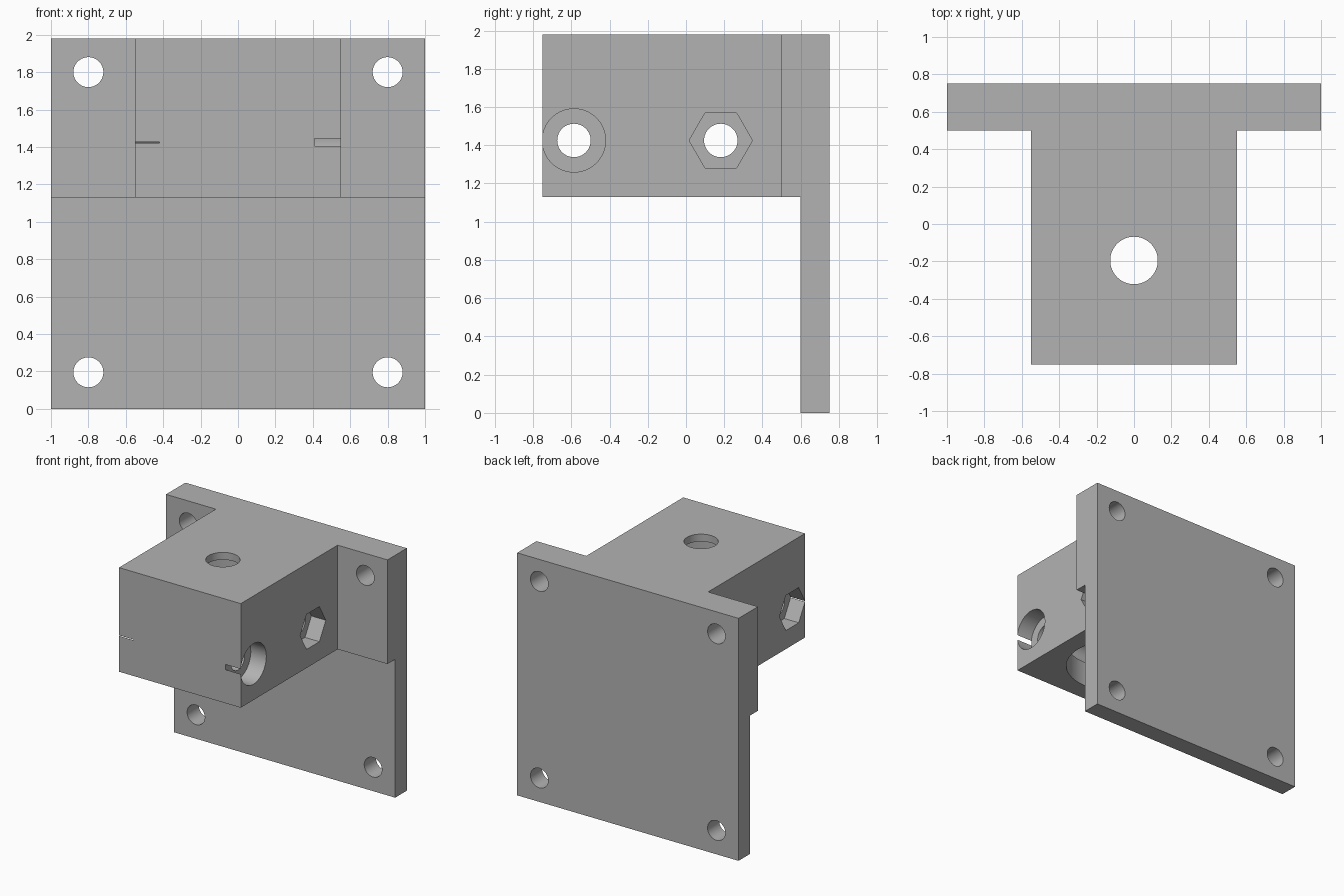
import bpy
import bmesh
from math import pi
from mathutils import Matrix, Vector

if "Cube" in bpy.data.objects:
    bpy.data.objects.remove(bpy.data.objects["Cube"], do_unlink=True)

grey = bpy.data.materials.new("plain grey")
grey.use_nodes = True
grey.diffuse_color = (0.45, 0.45, 0.45, 1)
grey.node_tree.nodes["Principled BSDF"].inputs["Base Color"].default_value = grey.diffuse_color


def add_object(name, bm):
    bmesh.ops.recalc_face_normals(bm, faces=bm.faces)
    mesh = bpy.data.meshes.new(name)
    bm.to_mesh(mesh)
    bm.free()
    mesh.materials.append(grey)
    obj = bpy.data.objects.new(name, mesh)
    bpy.context.collection.objects.link(obj)
    return obj


def prism(name, profile, x0, x1):
    """Extrude a (y, z) profile along x."""
    bm = bmesh.new()
    face = bm.faces.new([bm.verts.new((x0, y, z)) for y, z in profile])
    moved = bmesh.ops.extrude_face_region(bm, geom=[face])["geom"]
    bmesh.ops.translate(bm, vec=(x1 - x0, 0, 0),
                        verts=[v for v in moved if isinstance(v, bmesh.types.BMVert)])
    return add_object(name, bm)


def rod(name, start, end, radius, sides=64):
    """Cylinder or hexagonal rod between two points."""
    a, b = Vector(start), Vector(end)
    axis = b - a
    turn = axis.to_track_quat("Z", "Y").to_matrix().to_4x4()
    if sides == 6:  # corners point along y
        turn = turn @ Matrix.Rotation(pi / 2, 4, "Z")
    bm = bmesh.new()
    bmesh.ops.create_cone(bm, cap_ends=True, segments=sides, radius1=radius,
                          radius2=radius, depth=axis.length,
                          matrix=Matrix.Translation((a + b) / 2) @ turn)
    if sides == 6:
        corner = max(bm.verts, key=lambda v: v.co.y).co
        if abs(corner.z - a.z) > radius * 0.1:
            bmesh.ops.rotate(bm, verts=bm.verts, cent=a, matrix=Matrix.Rotation(pi / 6, 3, "X"))
    return add_object(name, bm)


def combine(target, other, operation):
    mod = target.modifiers.new(other.name, "BOOLEAN")
    mod.object = other
    mod.operation = operation
    mod.solver = "EXACT"
    bpy.context.view_layer.objects.active = target
    bpy.ops.object.modifier_apply(modifier=mod.name)
    bpy.data.objects.remove(other, do_unlink=True)


BOTTOM, TOP = 1.13, 1.98
BOLT_Z = 1.425

# Back plate with its thicker upper half, joined to the clamp block
bracket = prism("mounting_bracket",
                [(0.6, 0), (0.75, 0), (0.75, TOP), (0.5, TOP), (0.5, BOTTOM), (0.6, BOTTOM)],
                -1, 1)
block = prism("clamp_block",
              [(-0.75, BOTTOM), (0.55, BOTTOM), (0.55, TOP), (-0.75, TOP)], -0.55, 0.55)
combine(bracket, block, "UNION")

# Corner screw holes
for x in (-0.8, 0.8):
    for z in (0.195, 1.8):
        combine(bracket, rod("screw_hole", (x, 0.4, z), (x, 0.9, z), 0.08), "DIFFERENCE")

# Large bore from below and the small hole in the roof
combine(bracket, rod("main_bore", (0, -0.195, 1.0), (0, -0.195, 1.92), 0.4), "DIFFERENCE")
combine(bracket, rod("roof_hole", (0, -0.195, 1.5), (0, -0.195, 2.1), 0.127), "DIFFERENCE")

# Two cross bolts: round head pocket on one side, hexagonal nut pocket on the other
for y, side in ((-0.586, 1), (0.182, -1)):
    combine(bracket, rod("bolt_hole", (-0.7, y, BOLT_Z), (0.7, y, BOLT_Z), 0.0875), "DIFFERENCE")
    combine(bracket, rod("head_pocket", (side * 0.41, y, BOLT_Z),
                         (side * 0.7, y, BOLT_Z), 0.1655), "DIFFERENCE")
    combine(bracket, rod("nut_pocket", (-side * 0.42, y, BOLT_Z),
                         (-side * 0.7, y, BOLT_Z), 0.1655, 6), "DIFFERENCE")

# Smooth hole walls, crisp edges
bpy.ops.object.select_all(action="DESELECT")
bracket.select_set(True)
bpy.context.view_layer.objects.active = bracket
bpy.ops.object.shade_smooth_by_angle(angle=pi / 6)
